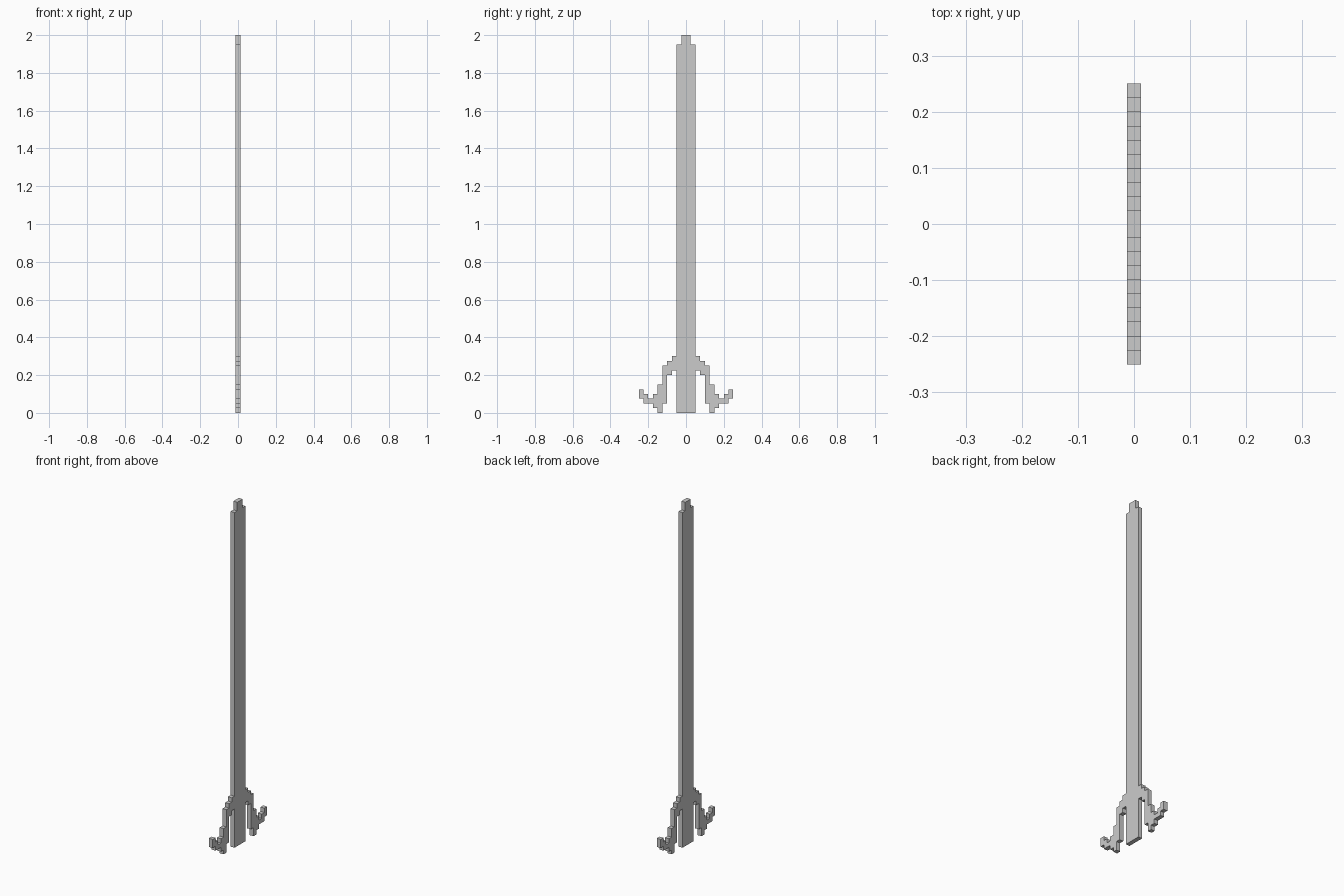
import bpy
import bmesh

if "Cube" in bpy.data.objects:
    bpy.data.objects.remove(bpy.data.objects["Cube"])

U = 0.025  # size of one pixel block


def plate(name, outline):
    """Extrude a (y, z) outline, given in blocks, one block thick along x."""
    bm = bmesh.new()
    face = bm.faces.new([bm.verts.new((-U / 2, y * U, z * U)) for y, z in outline])
    ext = bmesh.ops.extrude_face_region(bm, geom=[face])
    verts = [g for g in ext["geom"] if isinstance(g, bmesh.types.BMVert)]
    bmesh.ops.translate(bm, verts=verts, vec=(U, 0, 0))
    bmesh.ops.recalc_face_normals(bm, faces=bm.faces)
    mesh = bpy.data.meshes.new(name)
    bm.to_mesh(mesh)
    bm.free()
    obj = bpy.data.objects.new(name, mesh)
    bpy.context.collection.objects.link(obj)
    return obj


# Long blade with its stepped tip
half_blade = [(2, 0), (2, 78), (1, 78), (1, 80)]
plate("blade", half_blade + [(-y, z) for y, z in reversed(half_blade)])

# Curled, stepped arm: upper edge outwards to the hook, then lower edge back
arm = [(2, 12), (3, 12), (3, 11), (4, 11), (4, 10), (5, 10), (5, 6), (6, 6),
       (6, 4), (7, 4), (7, 3), (8, 3), (8, 4), (9, 4), (9, 5), (10, 5),
       (10, 3), (9, 3), (9, 2), (7, 2), (7, 1), (6, 1), (6, 0), (5, 0),
       (5, 2), (4, 2), (4, 8), (3, 8), (3, 9), (2, 9)]
for side, label in ((1, "right"), (-1, "left")):
    plate("guard_arm_" + label, [(side * y, z) for y, z in arm])
